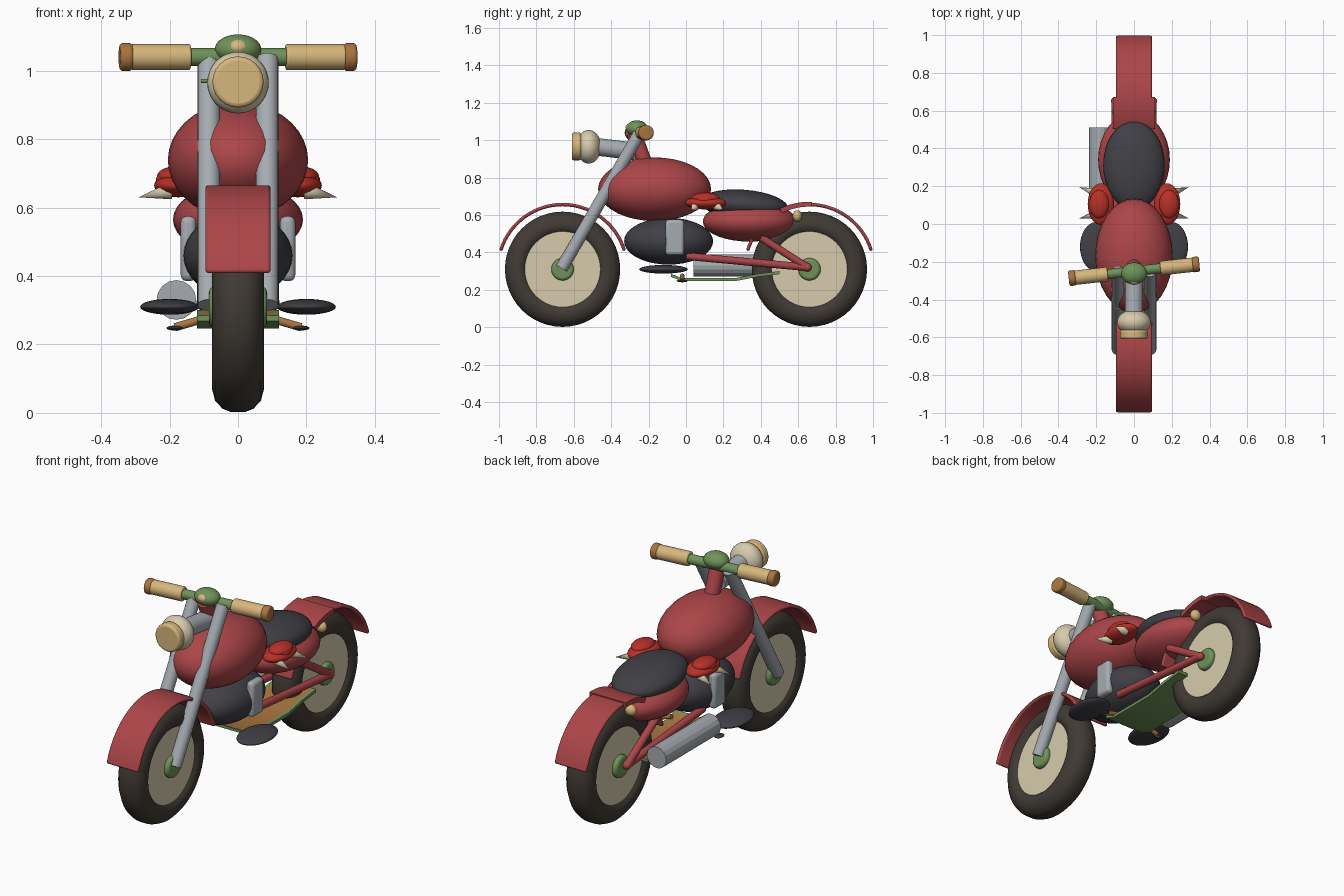
import bpy, bmesh, math
from mathutils import Vector

cube = bpy.data.objects.get("Cube")
if cube:
    bpy.data.objects.remove(cube, do_unlink=True)


def material(name, *rgb):
    m = bpy.data.materials.new(name)
    m.use_nodes = True
    m.diffuse_color = (*rgb, 1)
    bsdf = m.node_tree.nodes["Principled BSDF"]
    bsdf.inputs["Base Color"].default_value = (*rgb, 1)
    bsdf.inputs["Roughness"].default_value = 0.6
    return m


RED = material("dull red", 0.41, 0.06, 0.065)
SCARLET = material("scarlet", 0.47, 0.03, 0.02)
DARK = material("charcoal", 0.05, 0.05, 0.06)
RUBBER = material("tyre brown", 0.052, 0.043, 0.035)
CREAM = material("cream", 0.68, 0.6, 0.42)
TAN = material("tan", 0.68, 0.47, 0.2)
BROWN = material("brown", 0.4, 0.18, 0.05)
GREEN = material("green", 0.16, 0.29, 0.1)
SILVER = material("silver", 0.38, 0.41, 0.44)


def finish(ob, name, mat, smooth=True):
    ob.name = ob.data.name = name
    ob.data.materials.append(mat)
    bpy.ops.object.select_all(action="DESELECT")
    ob.select_set(True)
    bpy.context.view_layer.objects.active = ob
    if smooth:
        bpy.ops.object.shade_smooth_by_angle(angle=math.radians(35))
    return ob


def blob(name, loc, radii, mat, tilt=0):
    bpy.ops.mesh.primitive_uv_sphere_add(segments=32, ring_count=18, location=loc)
    ob = bpy.context.object
    ob.scale = radii
    ob.rotation_euler.x = tilt
    return finish(ob, name, mat)


def tube(name, start, end, r, mat, r2=None, sides=24, smooth=True, bevel=0):
    a, b = Vector(start), Vector(end)
    bpy.ops.mesh.primitive_cone_add(vertices=sides, radius1=r, radius2=r if r2 is None else r2,
                                    depth=(b - a).length, location=(a + b) / 2)
    ob = bpy.context.object
    ob.rotation_euler = (b - a).to_track_quat("Z", "Y").to_euler()
    if bevel:
        mod = ob.modifiers.new("round", "BEVEL")
        mod.width, mod.segments = bevel, 3
    return finish(ob, name, mat, smooth)


def mesh_object(name, bm, mat):
    bmesh.ops.recalc_face_normals(bm, faces=bm.faces)
    me = bpy.data.meshes.new(name)
    bm.to_mesh(me)
    bm.free()
    ob = bpy.data.objects.new(name, me)
    bpy.context.collection.objects.link(ob)
    return finish(ob, name, mat)


def strip(name, line, under, half, mat):
    """Closed side outline (upper line plus lower line) widened across x."""
    bm = bmesh.new()
    top, low = ([[bm.verts.new((x, y, z)) for x in (-half, half)] for y, z in pts]
                for pts in (line, under))
    for i in range(len(line) - 1):
        for rail in (top, low):
            bm.faces.new((rail[i][0], rail[i][1], rail[i + 1][1], rail[i + 1][0]))
        for s in (0, 1):
            bm.faces.new((top[i][s], top[i + 1][s], low[i + 1][s], low[i][s]))
    for i in (0, -1):
        bm.faces.new((top[i][0], top[i][1], low[i][1], low[i][0]))
    return mesh_object(name, bm, mat)


def arc(y, r, a, b, n=28):
    angles = [math.radians(a + (b - a) * i / n) for i in range(n + 1)]
    return [(y + r * math.cos(t), 0.311 + r * math.sin(t)) for t in angles]


# Wheels and fenders
HALF_TYRE = [(0.058, 0.2), (0.072, 0.215), (0.076, 0.24), (0.067, 0.274), (0.045, 0.298), (0.02, 0.308)]
for end, y in (("front", -0.66), ("rear", 0.66)):
    profile = HALF_TYRE + [(-x, r) for x, r in reversed(HALF_TYRE)]
    bm = bmesh.new()
    ring = [bm.verts.new((x, y, 0.31 + r)) for x, r in profile]
    edges = [bm.edges.new((ring[i], ring[i - 1])) for i in range(len(ring))]
    bmesh.ops.spin(bm, geom=ring + edges, cent=(0, y, 0.31), axis=(1, 0, 0),
                   angle=math.tau, steps=48, use_merge=True)
    bmesh.ops.remove_doubles(bm, verts=bm.verts, dist=0.0001)
    mesh_object(end + "_tyre", bm, RUBBER)
    tube(end + "_wheel_disc", (-0.06, y, 0.31), (0.06, y, 0.31), 0.21, CREAM, sides=48)
    tube(end + "_hub", (-0.085, y, 0.31), (0.085, y, 0.31), 0.06, GREEN, bevel=0.015)
    fender = strip(end + "_fender", arc(y, 0.354, 16.5, 163.5), arc(y, 0.336, 16.5, 163.5), 0.095, RED)
    mod = fender.modifiers.new("soft_edges", "BEVEL")
    mod.width, mod.segments = 0.008, 2
strip("rear_fender_band", arc(0.66, 0.36, 88, 116, 8), arc(0.66, 0.334, 88, 116, 8), 0.11, RED)

# Body
blob("fuel_tank", (0, -0.168, 0.738), (0.205, 0.302, 0.17), RED)
tube("steering_neck", (0, -0.21, 0.85), (0, -0.28, 1.04), 0.04, RED)
blob("rear_body", (0, 0.34, 0.565), (0.19, 0.25, 0.107), RED)
blob("seat", (0, 0.31, 0.655), (0.163, 0.235, 0.08), DARK, -0.08)
blob("engine", (0, -0.093, 0.46), (0.16, 0.238, 0.125), DARK)
for s in (-1, 1):
    side = "left" if s > 0 else "right"
    blob(side + "_tail_light", (s * 0.085, 0.595, 0.595), (0.03, 0.025, 0.03), TAN)

    # Engine side cover
    bpy.ops.mesh.primitive_cube_add(size=1, location=(s * 0.145, -0.06, 0.48))
    cover = bpy.context.object
    cover.scale = (0.045, 0.1, 0.19)
    bpy.ops.object.transform_apply(location=False, rotation=False)
    mod = cover.modifiers.new("round", "BEVEL")
    mod.width, mod.segments = 0.018, 3
    finish(cover, side + "_engine_cover", SILVER)

    # Fork, swing arm and footrest
    tube(side + "_fork", (s * 0.085, -0.665, 0.315), (s * 0.085, -0.25, 1.035), 0.033, SILVER)
    tube(side + "_lower_swing_arm", (s * 0.1, 0, 0.38), (s * 0.1, 0.65, 0.32), 0.02, RED)
    tube(side + "_upper_swing_arm", (s * 0.1, 0.4, 0.48), (s * 0.1, 0.65, 0.32), 0.02, RED)
    blob(side + "_arm_joint", (s * 0.1, 0.65, 0.32), (0.022, 0.022, 0.022), RED)
    blob(side + "_footrest", (s * 0.2, -0.12, 0.31), (0.086, 0.13, 0.023), DARK)

    # Small stand leg with a dark foot
    tube(side + "_stand_leg", (s * 0.1, -0.02, 0.275), (s * 0.185, -0.02, 0.25), 0.012, BROWN)
    blob(side + "_stand_foot", (s * 0.185, -0.02, 0.248), (0.024, 0.03, 0.007), DARK)

    # Side ornament: scarlet shell with pale horns
    blob(side + "_shell", (s * 0.175, 0.105, 0.665), (0.07, 0.11, 0.035), SCARLET)
    blob(side + "_shell_crest", (s * 0.185, 0.105, 0.69), (0.052, 0.075, 0.03), SCARLET)
    blob(side + "_shell_knob", (s * 0.21, 0.1, 0.68), (0.03, 0.05, 0.024), SCARLET)
    for i, y in enumerate((0.05, 0.165)):
        tip = y + (-0.02 if i == 0 else 0.03)
        tube(f"{side}_horn_{i + 1}", (s * 0.2, y, 0.648), (s * 0.29, tip, 0.63), 0.024, CREAM, 0, 12)

# Exhaust, on the right only
tube("exhaust", (-0.18, 0.04, 0.33), (-0.18, 0.51, 0.33), 0.058, SILVER, sides=16, smooth=False)

# Floor pan: green tray with a brown inset deck
upper = [(-0.08, 0.285), (-0.02, 0.262), (0.26, 0.262), (0.38, 0.285), (0.5, 0.3)]
pan = strip("floor_pan", upper, [(y, z - 0.016) for y, z in upper], 0.12, GREEN)
pan.data.materials.append(BROWN)
bm = bmesh.new()
bm.from_mesh(pan.data)
deck = [f for f in bm.faces if f.normal.z > 0.5]
bmesh.ops.inset_region(bm, faces=deck, thickness=0.018, depth=0)
for f in deck:
    f.material_index = 1
bm.to_mesh(pan.data)
bm.free()

# Headlight
tube("headlight_bracket", (0, -0.27, 0.94), (0, -0.48, 0.965), 0.047, SILVER)
blob("headlight_shell", (0, -0.52, 0.965), (0.09, 0.066, 0.09), CREAM)
tube("headlight_lens", (0, -0.56, 0.967), (0, -0.61, 0.967), 0.075, TAN, bevel=0.012)
tube("headlight_switch", (-0.07, -0.45, 0.97), (-0.108, -0.45, 0.97), 0.006, GREEN)

# Handlebar, turned slightly
turn = Vector((math.cos(0.11), math.sin(0.11), 0))
centre = Vector((0, -0.25, 1.04))


def on_bar(d):
    return centre + turn * d


tube("handlebar", on_bar(-0.16), on_bar(0.16), 0.026, GREEN)
blob("handlebar_clamp", (0, -0.262, 1.062), (0.068, 0.058, 0.044), GREEN)
blob("clamp_badge", (0, -0.285, 1.068), (0.036, 0.038, 0.027), TAN)
for s in (-1, 1):
    side = "left" if s > 0 else "right"
    tube(side + "_grip", on_bar(s * 0.14), on_bar(s * 0.315), 0.038, TAN, bevel=0.006)
    tube(side + "_grip_cap", on_bar(s * 0.31), on_bar(s * 0.348), 0.041, BROWN, bevel=0.01)
